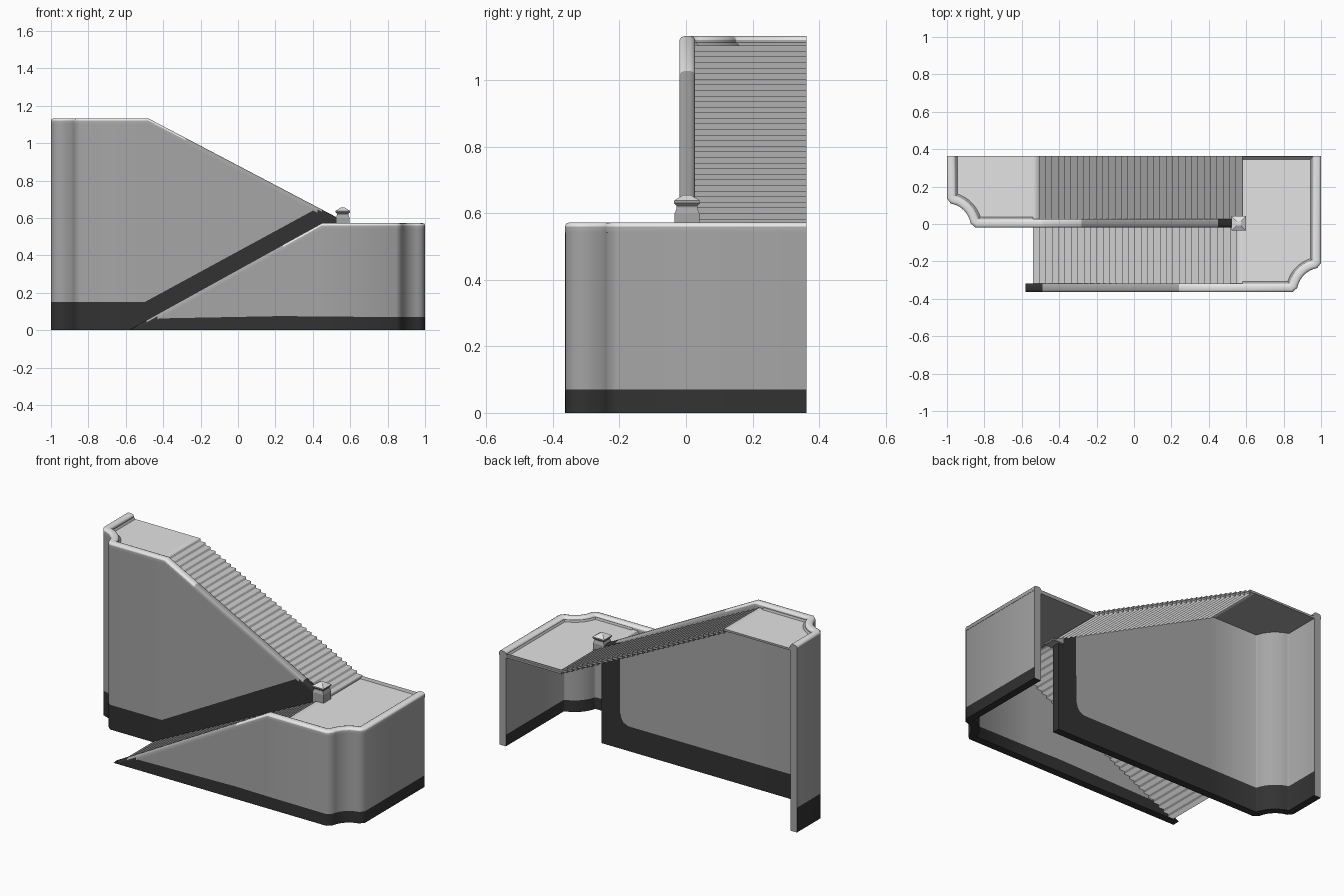
import bpy, bmesh, math
from mathutils import Vector

cube = bpy.data.objects.get("Cube")
if cube:
    bpy.data.objects.remove(cube)


def material(name, value):
    m = bpy.data.materials.new(name)
    m.use_nodes = True
    colour = (value, value, value, 1)
    m.diffuse_color = colour
    m.node_tree.nodes["Principled BSDF"].inputs["Base Color"].default_value = colour
    return m


MATS = [material("mid grey plaster", 0.38), material("dark skirting", 0.032),
        material("pale floor", 0.77), material("light coping", 0.82)]
GREY, DARK, PALE, LIGHT = range(4)


def finish(name, bm, angle=None):
    bmesh.ops.remove_doubles(bm, verts=bm.verts, dist=0.0002)
    bmesh.ops.recalc_face_normals(bm, faces=bm.faces)
    mesh = bpy.data.meshes.new(name)
    bm.to_mesh(mesh)
    bm.free()
    for m in MATS:
        mesh.materials.append(m)
    obj = bpy.data.objects.new(name, mesh)
    bpy.context.collection.objects.link(obj)
    if angle:
        bpy.ops.object.select_all(action="DESELECT")
        obj.select_set(True)
        bpy.context.view_layer.objects.active = obj
        bpy.ops.object.shade_smooth_by_angle(angle=math.radians(angle))


def interp(points, x):
    if x <= points[0][0]:
        return points[0][1]
    for (x0, z0), (x1, z1) in zip(points, points[1:]):
        if x <= x1:
            return z0 + (z1 - z0) * (x - x0) / (x1 - x0)
    return points[-1][1]


def normals(path):
    # mitred left-hand normals along a plan path
    out = []
    for i, p in enumerate(path):
        segs = []
        if i > 0:
            segs.append((p - path[i - 1]).normalized())
        if i < len(path) - 1:
            segs.append((path[i + 1] - p).normalized())
        ns = [Vector((-s.y, s.x)) for s in segs]
        n = sum(ns, Vector((0, 0))).normalized()
        out.append(n / max(n.dot(ns[0]), 0.6))
    return out


def sweep(bm, rings, colour, ends):
    # skin closed rings; colour(strip, x) picks each face's material
    rows = [[bm.verts.new(p) for p in ring] for ring in rings]
    count = len(rows[0])
    for a, b in zip(rows, rows[1:]):
        x = (a[0].co.x + b[0].co.x) / 2
        for j in range(count):
            k = (j + 1) % count
            f = bm.faces.new((a[j], a[k], b[k], b[j]))
            f.material_index = colour(j, x)
    for row, mat in zip((rows[0], rows[-1]), ends):
        bm.faces.new(row).material_index = mat


def wall(name, path, top, outer_dark, inner_dark, cap_top, cap_side, ends):
    half, cap_h = 0.022, 0.03
    body, cap = [], []
    for p, n in zip(path, normals(path)):
        z_top = interp(top, p.x)
        z = max(z_top - cap_h * 0.8, 0.001)
        zo = min(interp(outer_dark, p.x), z)
        zi = min(interp(inner_dark, p.x), z)
        o, i = p - n * half, p + n * half
        body.append([(o.x, o.y, 0), (o.x, o.y, zo), (o.x, o.y, z),
                     (i.x, i.y, z), (i.x, i.y, zi), (i.x, i.y, 0)])
        # rounded coping section
        ring = []
        for s, h in ((-1, 0), (-1, .6), (-.8, .88), (-.4, 1),
                     (.4, 1), (.8, .88), (1, .6), (1, 0)):
            q = p + n * s * 0.0235
            ring.append((q.x, q.y, max(z_top - cap_h * (1 - h), 0.001 * h)))
        cap.append(ring)
    bm = bmesh.new()
    sweep(bm, body, lambda j, x: DARK if j in (0, 4, 5) else GREY, ends)
    finish(name, bm, 55)
    bm = bmesh.new()
    sweep(bm, cap, lambda j, x: cap_top(x) if 1 <= j <= 5 else cap_side(x), ends)
    finish(name + "_coping", bm, 55)


def scooped_corner(cx, cy, a0, a1, r=0.152, n=10):
    angles = [math.radians(a0 + (a1 - a0) * i / n) for i in range(n + 1)]
    return [Vector((cx + r * math.cos(a), cy + r * math.sin(a))) for a in angles]


# Outer wall: lower flight, scooped corner, landing side
FRONT, MIDDLE, SIDE, BACK = -0.341, 0.004, 0.977, 0.363
corner_low = [Vector((0.838, FRONT))] + scooped_corner(1, -0.363, 167, 103)
corner_low.append(Vector((SIDE, -0.2)))
low_path = [Vector((x, FRONT)) for x in (-0.58, -0.49, -0.43, 0.24, 0.45)]
low_path += corner_low + [Vector((SIDE, BACK))]
skirting = [(-0.58, 0.0), (-0.43, 0.085), (0.45, 0.073), (1, 0.07)]
wall("outer_wall", low_path, [(-0.58, 0.004), (0.45, 0.573)], skirting, skirting,
     lambda x: DARK if x < -0.49 else GREY if x < 0.24 else LIGHT,
     lambda x: DARK if x < -0.43 else GREY, (DARK, GREY))

# Middle wall: upper landing side, scooped corner, upper flight
corner_high = [Vector((-SIDE, 0.145))] + scooped_corner(-1, -0.018, 77, 13)
corner_high.append(Vector((-0.838, MIDDLE)))
high_path = [Vector((-SIDE, BACK))] + corner_high
high_path += [Vector((x, MIDDLE)) for x in (-0.5, -0.48, -0.28, 0.37, 0.4, 0.415,
                                            0.424, 0.427, 0.45, 0.55)]
wall("middle_wall", high_path, [(-0.48, 1.133), (0.55, 0.592)],
     [(-0.5, 0.15), (0.42, 0.65), (0.55, 0.6)],
     [(0.37, 0.15), (0.4, 0.163), (0.415, 0.185), (0.424, 0.22), (0.427, 1)],
     lambda x: LIGHT if x < -0.28 else GREY if x < 0.45 else DARK,
     lambda x: GREY if x < 0.424 else DARK, (GREY, DARK))


# Landings: thin slabs that follow the walls
def landing(name, outline, z):
    bm = bmesh.new()
    face = bm.faces.new([bm.verts.new((p[0], p[1], z)) for p in outline])
    ext = bmesh.ops.extrude_face_region(bm, geom=[face])
    new = [v for v in ext["geom"] if isinstance(v, bmesh.types.BMVert)]
    bmesh.ops.translate(bm, verts=new, vec=(0, 0, -0.012))
    for f in bm.faces:
        f.material_index = PALE if f.calc_center_median().z > z - 0.001 else GREY
    finish(name, bm)


# Small sloped trim where a landing meets its wall
def trim(name, path, z):
    rings = []
    for p, n in zip(path, normals(path)):
        a, b = p + n * 0.02, p + n * 0.037
        rings.append([(a.x, a.y, z - 0.002), (a.x, a.y, z + 0.012), (b.x, b.y, z - 0.002)])
    bm = bmesh.new()
    sweep(bm, rings, lambda j, x: GREY, (GREY, GREY))
    finish(name, bm, 55)


LOW, HIGH, NEAR, FAR = 0.55, 1.105, 0.58, -0.54
landing("lower_landing", [(NEAR, BACK), (NEAR, FRONT)] + corner_low + [(SIDE, BACK)], LOW)
landing("upper_landing", [(-SIDE, BACK)] + corner_high + [(FAR, MIDDLE), (FAR, BACK)], HIGH)
trim("lower_landing_trim", [Vector((NEAR, FRONT))] + corner_low + [Vector((SIDE, BACK))], LOW)
trim("upper_landing_trim", [Vector((-SIDE, BACK))] + corner_high + [Vector((FAR, MIDDLE))], HIGH)
trim("lower_landing_back_trim", [Vector((0.955, 0.38)), Vector((NEAR, 0.38))], LOW)


# Flights: folded sheets of pale treads and grey risers, softly shaded
def flight(name, x0, x1, z0, z1, y0, y1, steps=33, thick=0.014):
    run, rise = (x1 - x0) / steps, (z1 - z0) / steps
    line = []
    for i in range(steps):
        line += [(x0 + i * run, z0 + i * rise), (x0 + i * run, z0 + (i + 1) * rise)]
    line.append((x1, z1))
    bm = bmesh.new()
    a, b = [[(bm.verts.new((x, y, z)), bm.verts.new((x, y, max(z - thick, 0))))
             for x, z in line] for y in (y0, y1)]
    sides = []
    for i in range(len(line) - 1):
        mat = PALE if i % 2 else GREY
        for k in (0, 1):
            bm.faces.new((a[i][k], a[i + 1][k], b[i + 1][k], b[i][k])).material_index = mat
        for g in (a, b):
            sides.append(bm.faces.new((g[i][0], g[i + 1][0], g[i + 1][1], g[i][1])))
    for f in bm.faces:
        f.smooth = True
    for f in sides:
        f.smooth = False
        for e in f.edges:
            e.smooth = False
    finish(name, bm)


flight("lower_flight", FAR, NEAR, 0.0, LOW, -0.322, -0.014)
flight("upper_flight", NEAR, FAR, LOW, HIGH, 0.02, BACK)

# Newel post: stacked square sections with a pyramid cap
bm = bmesh.new()
sections = [(0.037, 0.53), (0.037, 0.6), (0.031, 0.616), (0.031, 0.622),
            (0.039, 0.631), (0.039, 0.638), (0.012, 0.655)]
rings = [[(0.56 + sx * h, 0.003 + sy * h, z) for sx, sy in ((-1, -1), (1, -1), (1, 1), (-1, 1))]
         for h, z in sections]
sweep(bm, rings, lambda j, x: GREY, (GREY, PALE))
for f in bm.faces:
    if f.calc_center_median().z > 0.64:
        f.material_index = PALE
finish("newel_post", bm)
